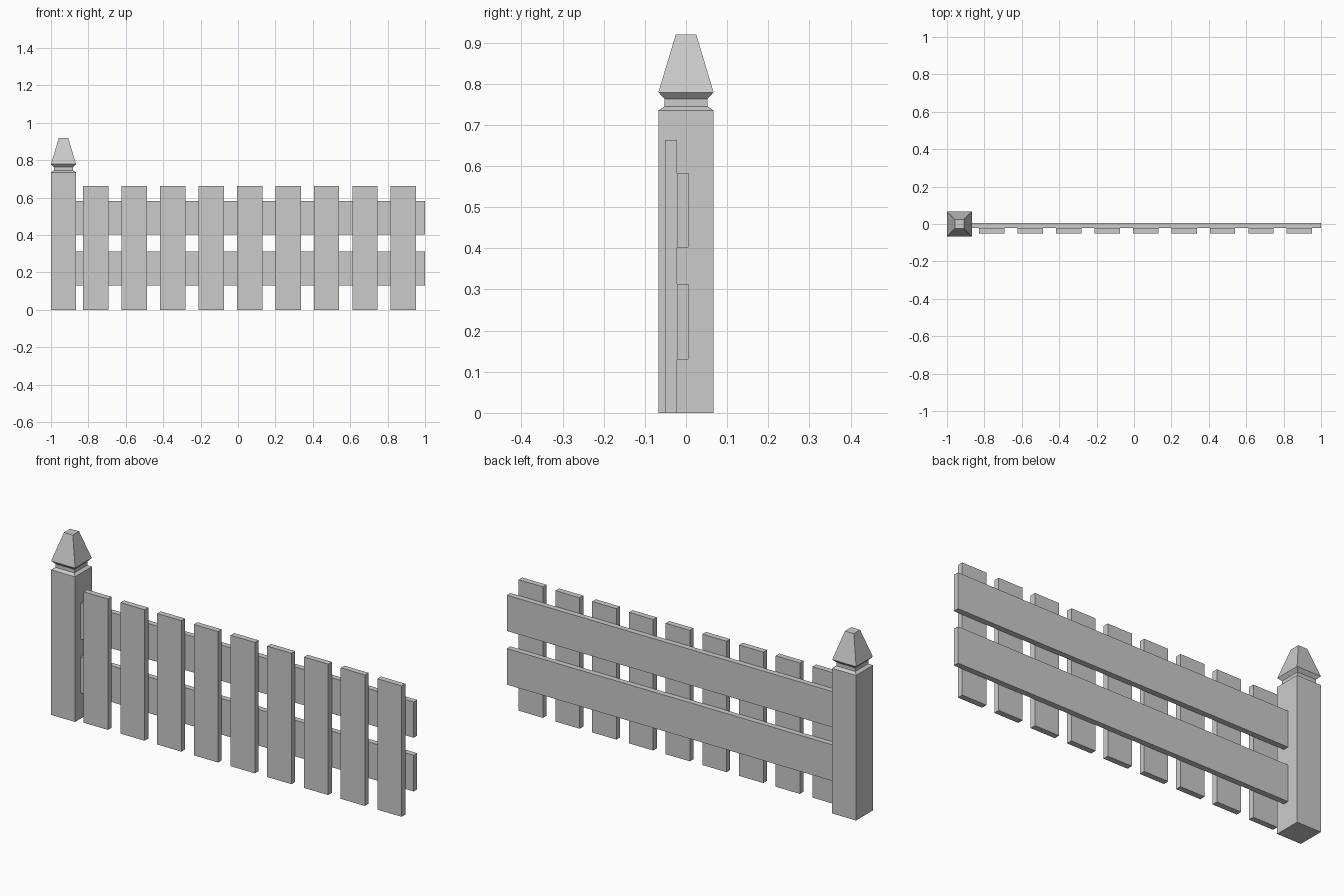
import bpy
import bmesh

cube = bpy.data.objects.get("Cube")
if cube:
    bpy.data.objects.remove(cube, do_unlink=True)

GREY = (0.6, 0.6, 0.6, 1.0)
grey = bpy.data.materials.new("plain grey")
grey.use_nodes = True
grey.diffuse_color = GREY
grey.node_tree.nodes["Principled BSDF"].inputs["Base Color"].default_value = GREY


def add_object(name, bm):
    bmesh.ops.recalc_face_normals(bm, faces=bm.faces)
    mesh = bpy.data.meshes.new(name)
    bm.to_mesh(mesh)
    bm.free()
    mesh.materials.append(grey)
    obj = bpy.data.objects.new(name, mesh)
    bpy.context.collection.objects.link(obj)
    return obj


def board(name, x, y, z):
    """Box spanning the (low, high) ranges on each axis."""
    bm = bmesh.new()
    bmesh.ops.create_cube(bm, size=1)
    for v in bm.verts:
        v.co = [r[0] if c < 0 else r[1] for c, r in zip(v.co, (x, y, z))]
    return add_object(name, bm)


def square_tower(name, x, profile):
    """Stack of square rings, each given as (half width, height)."""
    bm = bmesh.new()
    corners = ((-1, -1), (1, -1), (1, 1), (-1, 1))
    rings = [[bm.verts.new((x + sx * w, sy * w, z)) for sx, sy in corners]
             for w, z in profile]
    bm.faces.new(rings[0])
    bm.faces.new(rings[-1])
    for low, high in zip(rings, rings[1:]):
        for i in range(4):
            j = (i + 1) % 4
            bm.faces.new((low[i], low[j], high[j], high[i]))
    return add_object(name, bm)


# Post with chamfered shoulder, neck and tapered cap
POST_HALF = 0.067
POST_X = -1 + POST_HALF
square_tower("post", POST_X, [
    (POST_HALF, 0), (POST_HALF, 0.735), (0.052, 0.745), (0.052, 0.763),
    (POST_HALF, 0.779), (0.025, 0.919)])

# Two horizontal rails butting against the post
for label, z in (("lower_rail", (0.13, 0.313)), ("upper_rail", (0.402, 0.583))):
    board(label, (POST_X + POST_HALF, 1.0), (-0.022, 0.006), z)

# Row of upright pickets on the front of the rails
for i in range(9):
    left = -0.829 + i * 0.2057
    board(f"picket_{i + 1}", (left, left + 0.136), (-0.051, -0.022), (0, 0.663))
